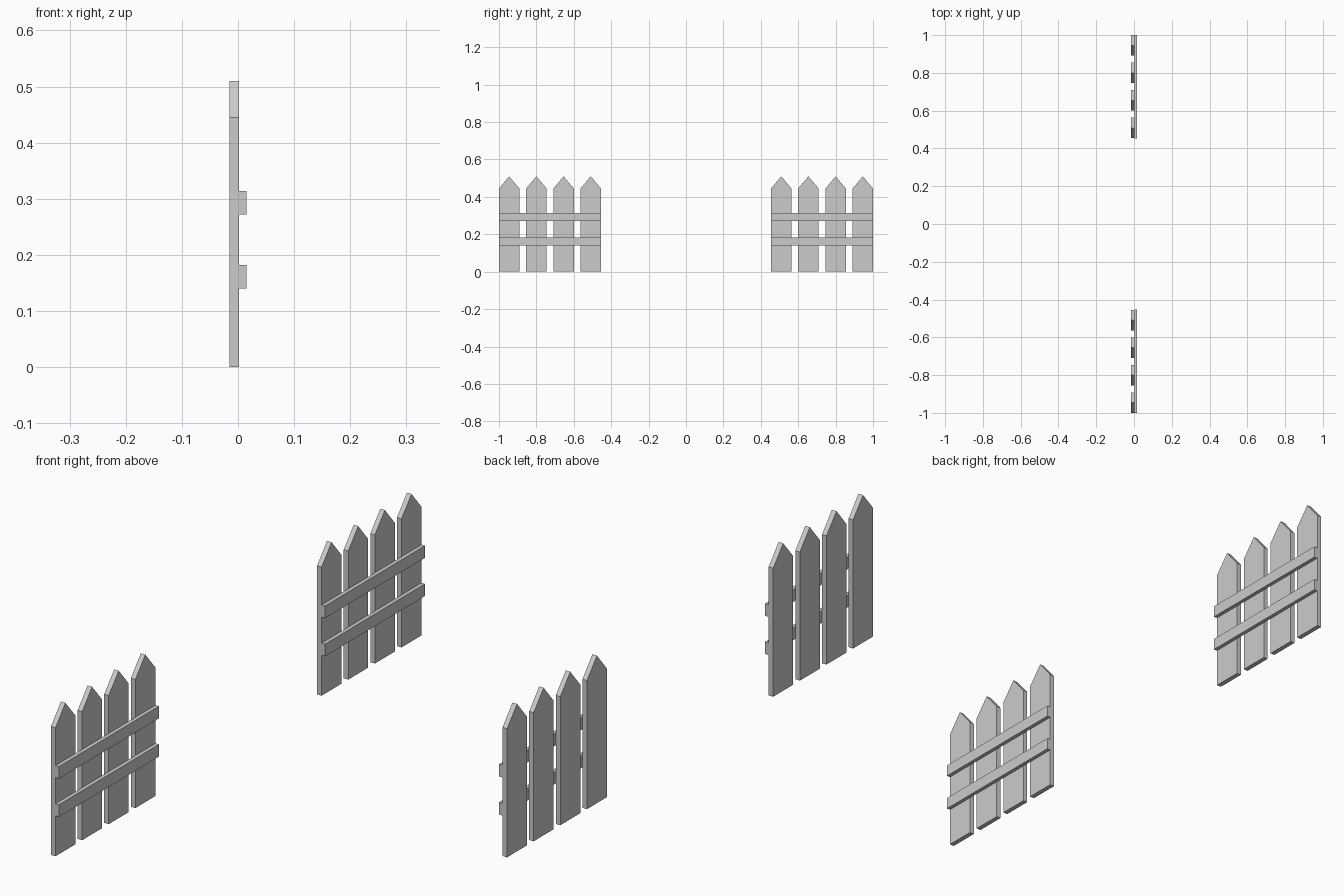
import bpy

if "Cube" in bpy.data.objects:
    bpy.data.objects.remove(bpy.data.objects["Cube"])

PICKET_W, PITCH = 0.109, 0.1455
X_BACK, X_MID, X_FRONT = -0.0155, 0.0018, 0.0153
INNER, OUTER = 0.4535, 1.0


def extrude_x(name, profile, x0, x1):
    """Prism from a counter-clockwise (y, z) profile, extruded along x."""
    n = len(profile)
    verts = [(x, y, z) for x in (x0, x1) for y, z in profile]
    faces = [tuple(reversed(range(n))), tuple(range(n, 2 * n))]
    faces += [(i, (i + 1) % n, n + (i + 1) % n, n + i) for i in range(n)]
    mesh = bpy.data.meshes.new(name)
    mesh.from_pydata(verts, [], faces)
    obj = bpy.data.objects.new(name, mesh)
    bpy.context.collection.objects.link(obj)
    return obj


for side, sign in (("left", -1), ("right", 1)):
    # Pointed pickets
    for i in range(4):
        c = sign * (OUTER - PICKET_W / 2 - i * PITCH)
        h = PICKET_W / 2
        extrude_x(f"{side}_picket_{i + 1}",
                  [(c - h, 0), (c + h, 0), (c + h, 0.445), (c, 0.51), (c - h, 0.445)],
                  X_BACK, X_MID)
    # Horizontal rails
    y0, y1 = sorted((sign * INNER, sign * OUTER))
    for label, z0, z1 in (("lower", 0.14, 0.182), ("upper", 0.272, 0.314)):
        extrude_x(f"{side}_{label}_rail",
                  [(y0, z0), (y1, z0), (y1, z1), (y0, z1)], X_MID, X_FRONT)
